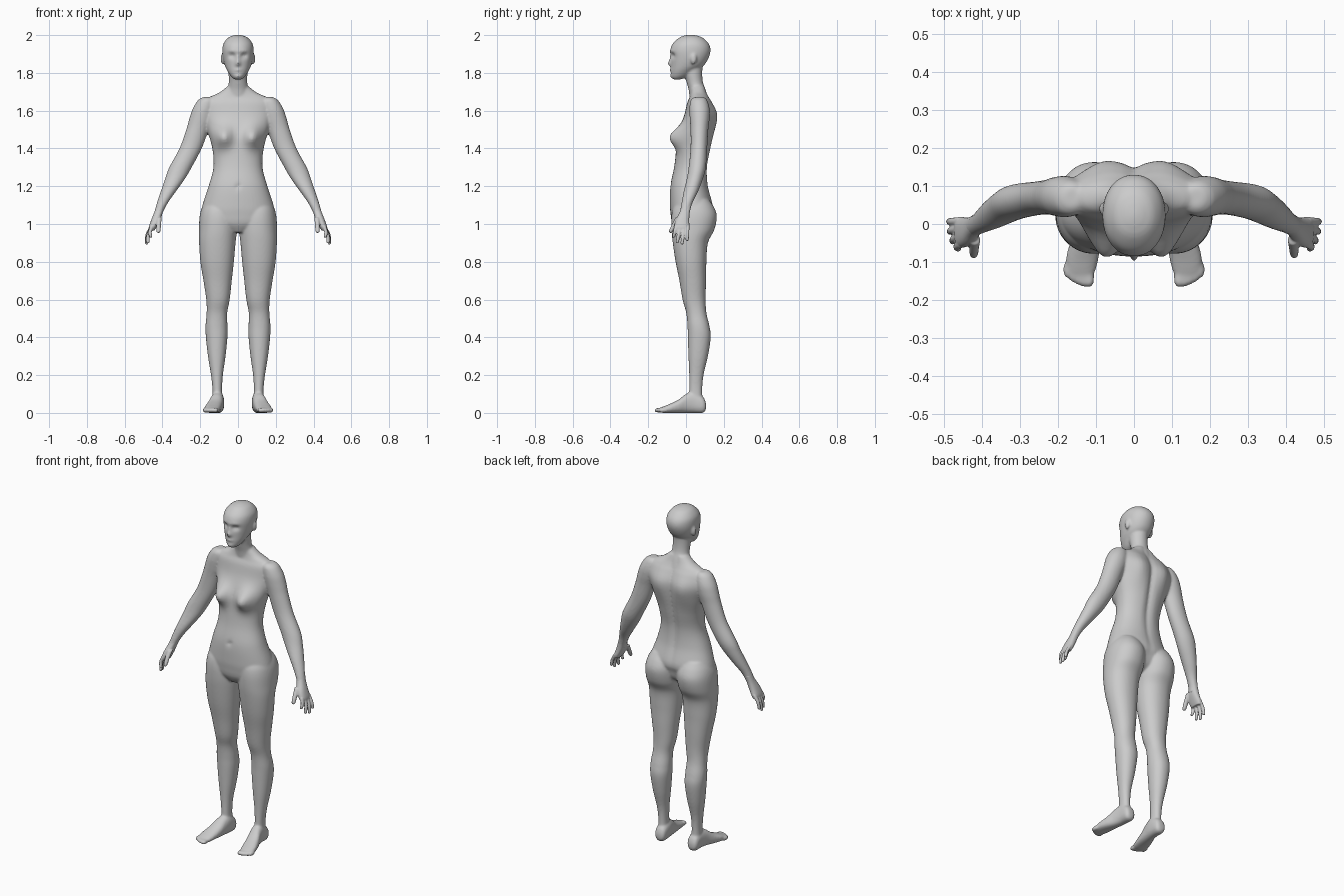
import bpy, bmesh, math
from mathutils import Vector, Matrix

SEG = 48


def spline(st, steps):
    """Catmull-Rom interpolation through the stations."""
    out = []
    for i in range(len(st) - 1):
        a, b = st[max(i - 1, 0)], st[i]
        c, d = st[i + 1], st[min(i + 2, len(st) - 1)]
        for s in range(steps):
            t = s / steps
            out.append([0.5 * (2 * q + (r - p) * t + (2 * p - 5 * q + 4 * r - u) * t * t
                               + (3 * q - p - 3 * r + u) * t ** 3)
                        for p, q, r, u in zip(a, b, c, d)])
    return out + [list(st[-1])]


def loft(bm, stations, along='z', power=2.0, bumps=(), mirror=True, steps=6):
    """Rings given as (position, x0, x1, other0, other1), capped at both ends.
    A bump is (x, z, width, height, amount, side), side -1 front, 1 back."""
    for sx in ((1, -1) if mirror else (1,)):
        rings = []
        for p, x0, x1, o0, o1 in spline(stations, steps):
            ring = []
            for k in range(SEG):
                a = 2 * math.pi * k / SEG
                c, s = math.cos(a), math.sin(a)
                x = (x0 + x1) / 2 + (x1 - x0) / 2 * math.copysign(abs(c) ** (2 / power), c)
                o = (o0 + o1) / 2 + (o1 - o0) / 2 * math.copysign(abs(s) ** (2 / power), s)
                co = [x, o, p] if along == 'z' else [x, p, o]
                for bx, bz, w, h, amt, side in bumps:
                    if s * side > 0:
                        for m in ((bx, -bx) if bx else (0,)):
                            co[1] += side * amt * min(1, abs(s) * 2) * math.exp(
                                -((x - m) / w) ** 2 - ((p - bz) / h) ** 2)
                ring.append(bm.verts.new((sx * co[0], co[1], co[2])))
            rings.append(ring)
        for r, q in zip(rings, rings[1:]):
            for k in range(SEG):
                n = (k + 1) % SEG
                bm.faces.new((r[k], r[n], q[n], q[k]))
        bm.faces.new(rings[0])
        bm.faces.new(rings[-1])


def ball(bm, center, radii):
    """A pair of mirrored ellipsoids."""
    for sx in (1, -1):
        m = Matrix.Translation((sx * center[0], center[1], center[2])) @ Matrix.Diagonal((*radii, 1))
        bmesh.ops.create_uvsphere(bm, u_segments=20, v_segments=12, radius=1, matrix=m)


def finish(bm, name, voxel, smooth):
    """Fuse overlapping shells into one smooth skin."""
    bmesh.ops.recalc_face_normals(bm, faces=bm.faces)
    me = bpy.data.meshes.new(name)
    bm.to_mesh(me)
    bm.free()
    ob = bpy.data.objects.new(name, me)
    bpy.context.collection.objects.link(ob)
    r = ob.modifiers.new("fuse", 'REMESH')
    r.mode = 'VOXEL'
    r.voxel_size = voxel
    r.use_smooth_shade = True
    s = ob.modifiers.new("soften", 'SMOOTH')
    s.factor = 0.5
    s.iterations = smooth
    return ob


body = bmesh.new()

# Torso with breasts, spine groove, shoulder blades and navel
torso = [(z, -w, w, f, b) for z, w, f, b in (
    (.955, .04, -.045, .05), (1.0, .165, -.072, .11), (1.05, .193, -.081, .13),
    (1.1, .188, -.085, .142), (1.2, .156, -.083, .118), (1.3, .13, -.063, .114),
    (1.4, .136, -.05, .132), (1.5, .163, -.033, .15), (1.58, .185, -.008, .155),
    (1.64, .185, .006, .135), (1.67, .155, .018, .12), (1.695, .1, .022, .11), (1.73, .055, .022, .1))]
loft(body, torso, power=2.2, mirror=False, bumps=(
    (.078, 1.46, .048, .055, .058, -1), (0, 1.45, .02, .3, -.014, 1),
    (.08, 1.57, .05, .09, .016, 1), (0, 1.2, .012, .014, -.008, -1)))

# Neck
loft(body, [(1.66, -.07, .07, .02, .12), (1.71, -.056, .056, .014, .104), (1.75, -.049, .049, .003, .09),
            (1.8, -.05, .05, -.01, .086), (1.86, -.05, .05, -.01, .09)], mirror=False)

# Head with eye sockets, brow, nose, lips and chin
head = [(z, -w, w, f, b) for z, w, f, b in (
    (1.765, .018, -.066, -.03), (1.78, .036, -.078, .01), (1.81, .056, -.079, .05), (1.84, .07, -.079, .095),
    (1.88, .08, -.08, .12), (1.92, .083, -.083, .13), (1.955, .077, -.07, .12),
    (1.985, .054, -.038, .09), (1.997, .028, -.01, .06), (2.002, .006, .015, .03))]
loft(body, head, power=2.1, mirror=False, bumps=(
    (.031, 1.892, .017, .014, -.016, -1), (.03, 1.915, .022, .01, .004, -1),
    (0, 1.848, .011, .013, .02, -1), (0, 1.872, .009, .022, .01, -1),
    (0, 1.815, .02, .007, .008, -1), (0, 1.782, .016, .011, .006, -1)))

# Ears
ball(body, (.08, .04, 1.875), (.012, .017, .03))

# Legs
loft(body, [(1.13, .04, .165, -.03, .12), (1.09, .012, .19, -.065, .148), (1.04, .004, .203, -.077, .163),
            (.97, .005, .207, -.077, .15), (.9, .013, .206, -.07, .116), (.8, .022, .199, -.055, .108),
            (.7, .033, .183, -.035, .106), (.6, .044, .168, -.018, .104), (.53, .057, .166, .001, .108),
            (.46, .056, .172, .008, .124), (.4, .056, .17, .01, .131), (.3, .066, .159, .013, .116),
            (.2, .08, .143, .017, .093), (.12, .084, .135, .017, .086), (.04, .08, .136, .015, .09)], power=2.15)

# Feet and toes
loft(body, [(.106, .09, .125, .02, .05), (.09, .075, .138, .0, .085), (.04, .073, .142, 0, .11),
            (0, .078, .15, 0, .1), (-.04, .084, .165, 0, .07), (-.085, .092, .178, 0, .048),
            (-.12, .1, .178, 0, .034), (-.14, .108, .168, .004, .026)], along='y', power=2.4)
for i in range(5):
    r = .0145 if i == 0 else .0105
    ball(body, (.118 + .0145 * i, -.145 + .0016 * i * i, .014), (r, .024, .013))

# Arms
loft(body, [(1.672, .14, .185, .045, .095), (1.655, .12, .212, .025, .112), (1.61, .12, .24, .018, .125),
            (1.56, .13, .257, .02, .125), (1.5, .155, .274, .024, .118), (1.4, .192, .31, .024, .112),
            (1.3, .245, .364, .014, .105), (1.24, .28, .386, .004, .09), (1.17, .33, .41, -.013, .063),
            (1.11, .372, .43, -.024, .034), (1.06, .398, .444, -.034, .02), (1.03, .405, .455, -.045, .015)])
finish(body, "body", .006, 7)

# Hands: palm, fingers, thumb
hands = bmesh.new()
loft(hands, [(1.1, .383, .43, -.02, .029), (1.06, .4, .444, -.035, .02), (1.02, .413, .46, -.055, .017),
             (.985, .431, .472, -.062, .018), (.965, .443, .473, -.055, .014)], power=2.4)


def finger(points, r):
    loft(hands, [(z, x - r * k, x + r * k, y - r * k, y + r * k)
                 for (x, y, z), k in zip(points, (1.15, 1, .85, .4))])


for base_y, tip in ((-.052, (.46, -.066, .928)), (-.031, (.476, -.047, .898)),
                    (-.011, (.484, -.021, .892)), (.008, (.486, .006, .91))):
    a, b = Vector((.455, base_y, .99)), Vector(tip)
    mid = a.lerp(b, .5) + Vector((.008, 0, 0))
    finger((a, mid, a.lerp(b, .93) + Vector((.002, 0, 0)), b), .0095)
finger(((.418, -.04, 1.035), (.42, -.064, .995), (.421, -.079, .963), (.421, -.083, .953)), .0125)
finish(hands, "hands", .0035, 3)
